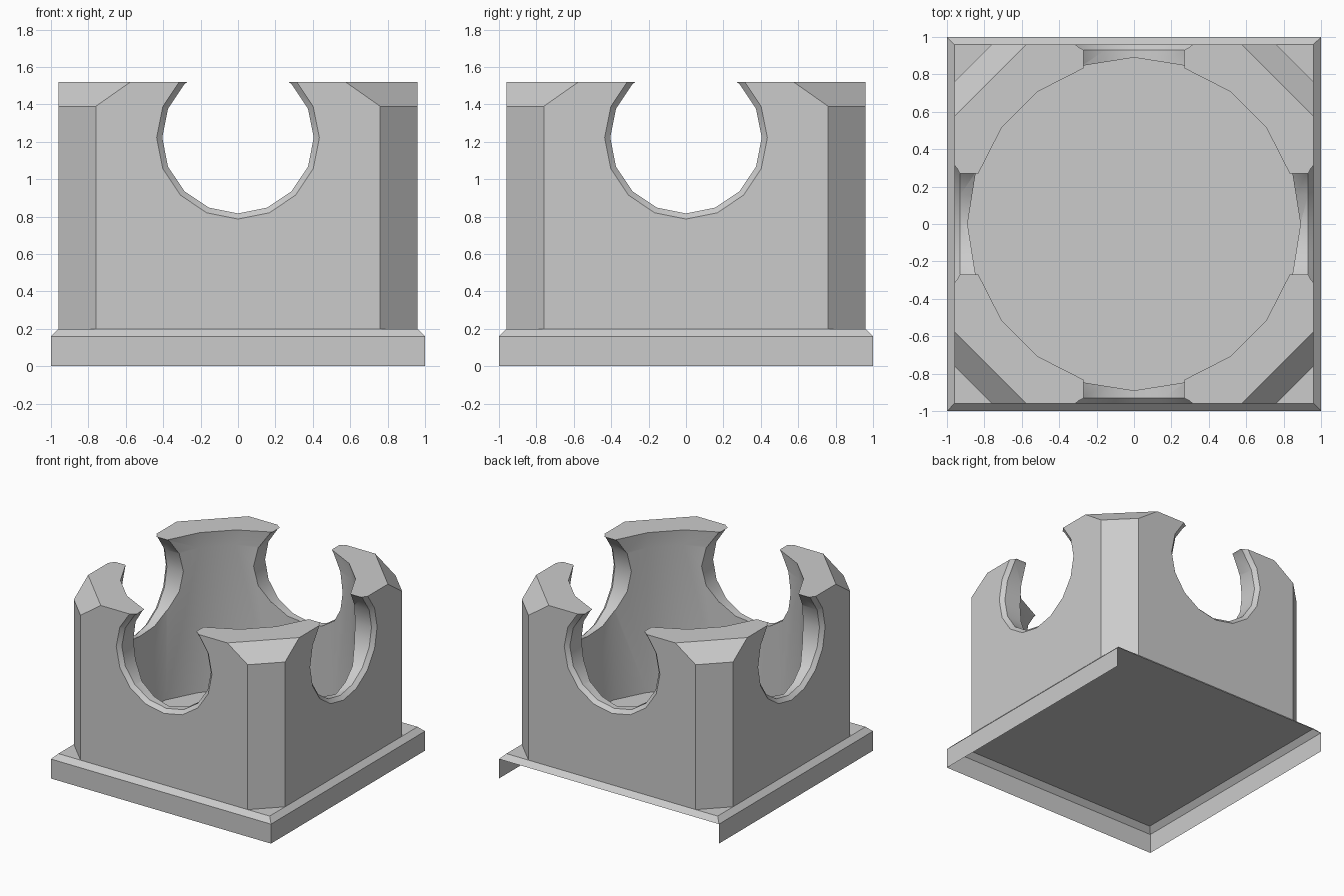
import bpy, bmesh
from math import pi, sin, cos, radians
from mathutils import Matrix

if "Cube" in bpy.data.objects:
    bpy.data.objects.remove(bpy.data.objects["Cube"])

FLOOR, TOP, HALF = 0.2, 1.52, 0.96


def make_object(name, bm):
    bmesh.ops.recalc_face_normals(bm, faces=bm.faces)
    mesh = bpy.data.meshes.new(name)
    bm.to_mesh(mesh)
    bm.free()
    obj = bpy.data.objects.new(name, mesh)
    bpy.context.collection.objects.link(obj)
    return obj


def loft(sections):
    """Closed solid through stacked outlines with equal point counts."""
    bm = bmesh.new()
    rings = [[bm.verts.new(p) for p in s] for s in sections]
    n = len(rings[0])
    for a, b in zip(rings, rings[1:]):
        for i in range(n):
            j = (i + 1) % n
            bm.faces.new((a[i], a[j], b[j], b[i]))
    bm.faces.new(rings[0][::-1])
    bm.faces.new(rings[-1])
    return bm


def circle(r, z, n):
    return [(r * cos(2 * pi * i / n), r * sin(2 * pi * i / n), z) for i in range(n)]


def octagon(cut, z):
    k = HALF - cut
    h = HALF
    return [(h, -k, z), (h, k, z), (k, h, z), (-k, h, z),
            (-h, k, z), (-h, -k, z), (-k, -h, z), (k, -h, z)]


def subtract(target, cutter):
    cutter.hide_render = True
    mod = target.modifiers.new("cut", 'BOOLEAN')
    mod.operation, mod.solver, mod.object = 'DIFFERENCE', 'EXACT', cutter
    bpy.context.view_layer.objects.active = target
    bpy.ops.object.modifier_apply(modifier=mod.name)
    bpy.data.objects.remove(cutter)


# Square body with chamfered corners
body = make_object("body", loft([octagon(0.2, FLOOR), octagon(0.2, 1.39), octagon(0.385, TOP)]))

# Round cavity, narrowing slightly at the rim
cavity = [(0.89, 0.1), (0.89, 1.39), (0.875, TOP), (0.873, 1.54)]
subtract(body, make_object("cavity_cutter", loft([circle(r, z, 20) for r, z in cavity])))

# Round openings with chamfered edges, through both axes
opening = [(0.475, -1.0), (0.405, -0.93), (0.405, 0.93), (0.475, 1.0)]
for turn in (0, pi / 2):
    bm = loft([circle(r, t, 16) for r, t in opening])
    bm.transform(Matrix.Translation((0, 0, 1.222)) @ Matrix.Rotation(turn, 4, 'Z')
                 @ Matrix.Rotation(pi / 2, 4, 'X'))
    subtract(body, make_object("opening_cutter", bm))

# Cavity floor
bm = bmesh.new()
bm.faces.new([bm.verts.new(p) for p in circle(0.89, FLOOR, 20)])
make_object("cavity_floor", bm)

# Base skirt: thin walls with sloped top edge, left open underneath and at the back
bm = bmesh.new()
square = ((-1, -1), (1, -1), (1, 1), (-1, 1))
rings = [[bm.verts.new((x * s, y * s, z)) for x, y in square]
         for s, z in ((1, 0), (1, 0.16), (HALF, FLOOR))]
for i in range(4):
    j = (i + 1) % 4
    if i != 2:
        bm.faces.new((rings[0][i], rings[0][j], rings[1][j], rings[1][i]))
    bm.faces.new((rings[1][i], rings[1][j], rings[2][j], rings[2][i]))
# Corner ledges beside the body chamfers
for v, (x, y) in zip(rings[2], square):
    k = HALF - 0.2
    bm.faces.new((v, bm.verts.new((x * k, y * HALF, FLOOR)),
                  bm.verts.new((x * HALF, y * k, FLOOR))))
make_object("base_skirt", bm)

# Smooth round surfaces, keep edges sharp
bpy.ops.object.select_all(action='DESELECT')
body.select_set(True)
bpy.context.view_layer.objects.active = body
bpy.ops.object.shade_smooth_by_angle(angle=radians(30))
